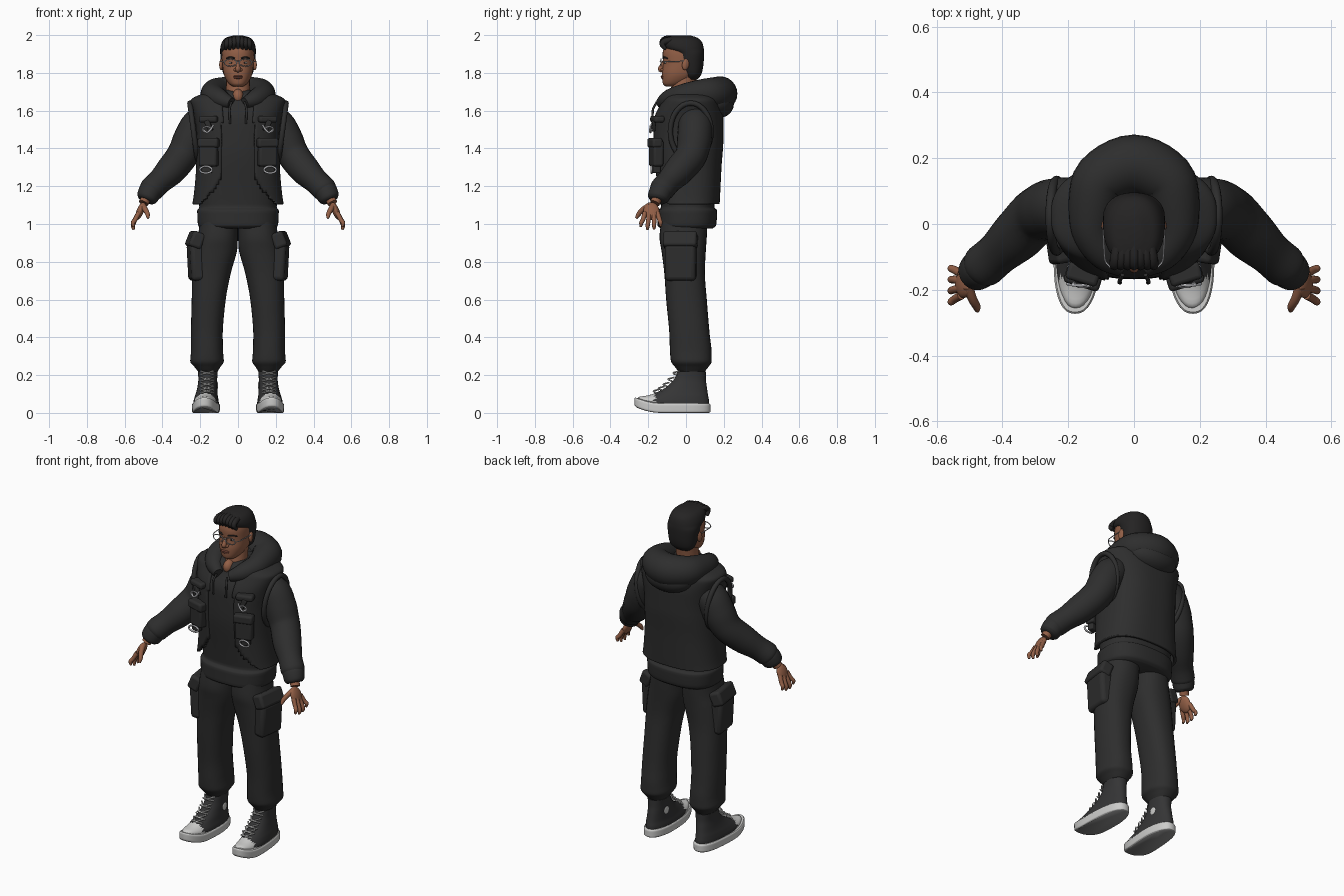
import bpy, bmesh, math
from mathutils import Vector, Matrix, Euler

cube = bpy.data.objects.get("Cube")
if cube:
    bpy.data.objects.remove(cube, do_unlink=True)


def material(name, r, g, b):
    m = bpy.data.materials.new(name)
    m.use_nodes = True
    m.diffuse_color = (r, g, b, 1)
    shader = next(n for n in m.node_tree.nodes if n.type == 'BSDF_PRINCIPLED')
    shader.inputs["Base Color"].default_value = (r, g, b, 1)
    shader.inputs["Roughness"].default_value = 0.8
    return m


CLOTH = material("black cloth", .027, .027, .027)
CANVAS = material("shoe canvas", .035, .035, .036)
HAIR = material("dark hair", .018, .017, .017)
SKIN = material("brown skin", .29, .115, .062)
LIPS = material("lips", .22, .075, .05)
WHITE = material("white rubber", .6, .6, .59)
GREY = material("grey outsole", .25, .25, .25)
METAL = material("silver metal", .5, .5, .52)
EYE = material("eye white", .5, .47, .44)


def finish(name, bm, mat, mirror=False, bevel=0):
    """Turn a bmesh into a smooth-shaded object, optionally mirrored."""
    bmesh.ops.recalc_face_normals(bm, faces=bm.faces)
    mesh = bpy.data.meshes.new(name)
    bm.to_mesh(mesh)
    bm.free()
    mesh.materials.append(mat)
    ob = bpy.data.objects.new(name, mesh)
    bpy.context.collection.objects.link(ob)
    bpy.ops.object.select_all(action='DESELECT')
    ob.select_set(True)
    bpy.context.view_layer.objects.active = ob
    bpy.ops.object.shade_smooth_by_angle(angle=math.radians(50))
    if bevel:
        mod = ob.modifiers.new("soft edges", 'BEVEL')
        mod.width, mod.segments = bevel, 3
    if mirror:
        ob.modifiers.new("mirror", 'MIRROR').use_mirror_merge = False
    return ob


def smooth(rows, steps):
    """Resample rows of numbers with a curve that never overshoots."""
    def slope(i, k):
        if i in (0, len(rows) - 1):
            j = max(i, 1)
            return rows[j][k] - rows[j - 1][k]
        a, b = rows[i][k] - rows[i - 1][k], rows[i + 1][k] - rows[i][k]
        return 2 * a * b / (a + b) if a * b > 0 else 0
    out = []
    for i in range(len(rows) - 1):
        for s in range(steps):
            t = s / steps
            h = t * t * (3 - 2 * t)
            out.append([p * (1 - h) + q * h + t * (1 - t) * ((1 - t) * slope(i, k) - t * slope(i + 1, k))
                        for k, (p, q) in enumerate(zip(rows[i], rows[i + 1]))])
    return out + [list(rows[-1])]


def skin_loops(loops, closed=False, cap=True):
    bm = bmesh.new()
    rings = [[bm.verts.new(p) for p in loop] for loop in loops]
    n = len(rings[0])
    for a, b in list(zip(rings, rings[1:])) + ([(rings[-1], rings[0])] if closed else []):
        for j in range(n):
            bm.faces.new((a[j], a[(j + 1) % n], b[(j + 1) % n], b[j]))
    if cap and not closed:
        bm.faces.new(rings[0])
        bm.faces.new(rings[-1])
    return bm


def stack(rings, power=2, seg=32, steps=4, cap=True):
    """Horizontal sections: centre x, front y, back y, height, half width."""
    def squash(v):
        return math.copysign(abs(v) ** (2 / power), v)
    loops = []
    for x, front, back, z, half in smooth(rings, steps):
        loops.append([(x + half * squash(math.cos(a)),
                       (front + back) / 2 + (back - front) / 2 * squash(math.sin(a)), z)
                      for a in (math.tau * j / seg for j in range(seg))])
    return skin_loops(loops, cap=cap)


def tube(name, mat, points, radius=None, closed=False, seg=12, steps=4, mirror=False):
    """Round sweep through points of x, y, z and, if no radius is given, r."""
    rows = [tuple(p) + ((radius,) if radius else ()) for p in points]
    rows = rows if closed else smooth(rows, steps)
    pos = [Vector(r[:3]) for r in rows]
    n, tangents = len(pos), []
    for i in range(n):
        a, b = (i - 1, (i + 1) % n) if closed else (max(i - 1, 0), min(i + 1, n - 1))
        tangents.append((pos[b] - pos[a]).normalized())
    axis = min(range(3), key=lambda k: sum(abs(t[k]) for t in tangents))
    ref, loops = Vector([float(k == axis) for k in range(3)]), []
    for p, t, row in zip(pos, tangents, rows):
        u = ref.cross(t).normalized()
        v = t.cross(u)
        loops.append([p + row[3] * (u * math.cos(a) + v * math.sin(a))
                      for a in (math.tau * j / seg for j in range(seg))])
    return finish(name, skin_loops(loops, closed), mat, mirror)


def solid(name, mat, loc, size, turn=(0, 0, 0), mirror=False, box=0):
    """Ellipsoid of given radii, or a soft box of given sizes when box is set."""
    rot = Euler([math.radians(d) for d in turn])
    bm, m = bmesh.new(), Matrix.LocRotScale(Vector(loc), rot, Vector(size))
    if box:
        bmesh.ops.create_cube(bm, size=1, matrix=m)
    else:
        bmesh.ops.create_uvsphere(bm, u_segments=24, v_segments=14, radius=1, matrix=m)
    return finish(name, bm, mat, mirror, box)


def ring(x, y, z, w, h, count=24):
    return [(x + w * math.cos(a), y, z + h * math.sin(a)) for a in (math.tau * i / count for i in range(count))]


# Hoodie body with a ribbed hem
finish("hoodie_body", stack([
    (0, -.13, .14, .975, .195), (0, -.152, .16, .995, .212), (0, -.152, .165, 1.07, .216),
    (0, -.132, .15, 1.09, .205), (0, -.145, .165, 1.2, .212), (0, -.168, .185, 1.4, .208),
    (0, -.165, .188, 1.55, .22), (0, -.125, .17, 1.64, .235), (0, -.10, .15, 1.69, .165),
    (0, -.06, .1, 1.71, .1)], 2.5, 48), CLOTH)

# Open vest: the front faces are removed along a curved edge
bm = stack([(0, -.155, .178, 1.105, .242), (0, -.158, .18, 1.14, .236), (0, -.168, .188, 1.3, .222),
            (0, -.18, .198, 1.45, .22), (0, -.172, .198, 1.56, .232), (0, -.13, .182, 1.65, .252),
            (0, -.108, .16, 1.695, .18)], 2.5, 96, 8, cap=False)
gap = []
for f in bm.faces:
    c = f.calc_center_median()
    if c.y < 0 and abs(c.x) < .085 + .12 * (max(0, 1.3 - c.z) / .19) ** 2:
        gap.append(f)
bmesh.ops.delete(bm, geom=gap, context='FACES')
vest = finish("vest", bm, CLOTH)
vest.modifiers.new("thickness", 'SOLIDIFY').thickness = .016
tube("armhole_trim", CLOTH, [(.235 + .02 * math.cos(a), .025 + .108 * math.sin(a), 1.49 + .15 * math.cos(a))
                             for a in (math.tau * i / 32 for i in range(32))], .014, True, mirror=True)

# Hood lying around the neck and down the back
half = [(.035, -.135, 1.64, .028), (.09, -.09, 1.66, .05), (.13, 0, 1.68, .066), (.11, .12, 1.69, .083)]
tube("hood_roll", CLOTH, half + [(0, .18, 1.69, .092)] + [(-x, y, z, r) for x, y, z, r in reversed(half)],
     seg=24, steps=6)
solid("hood_pouch", CLOTH, (0, .15, 1.645), (.155, .105, .085), (-15, 0, 0))
tube("drawstring", CLOTH, [(.035, -.155, 1.645), (.045, -.176, 1.6), (.042, -.178, 1.53)], .006, mirror=True)

# Sleeves and cuffs
tube("sleeve", CLOTH, [(.14, .05, 1.56, .08), (.21, .05, 1.52, .092), (.25, .045, 1.45, .092),
                       (.29, .03, 1.37, .085), (.355, -.035, 1.285, .08), (.42, -.095, 1.22, .066),
                       (.455, -.125, 1.185, .067), (.47, -.138, 1.165, .056)], seg=24, mirror=True)
tube("sleeve_cuff", CLOTH, [(.455, -.125, 1.185, .052), (.465, -.133, 1.172, .061), (.482, -.148, 1.138, .056),
                            (.488, -.152, 1.125, .044)], seg=24, mirror=True)

# Hands
tube("palm", SKIN, [(.485, -.15, 1.14, .026), (.5, -.165, 1.11, .027)], mirror=True)
solid("palm_pad", SKIN, (.518, -.183, 1.068), (.019, .042, .05), (8, -22, 0), True)
for i, name in enumerate(("index", "middle", "ring", "little")):
    y, drop = -.217 + .022 * i, (.015, 0, .002, .018)[i]
    tube(name + "_finger", SKIN, [(.525, y, 1.06, .013), (.546, y - .012 + .008 * i, 1.02, .012),
                                  (.556, y - .02 + .012 * i, .99 + drop, .011),
                                  (.552, y - .022 + .013 * i, .97 + drop, .006)], mirror=True)
tube("thumb", SKIN, [(.505, -.19, 1.1, .016), (.49, -.23, 1.075, .014), (.478, -.252, 1.05, .012),
                     (.476, -.264, 1.03, .006)], mirror=True)

# Chest gear on the vest
for z, w, h, y, label in ((1.375, .1, .14, -.158, "chest_pocket"), (1.43, .112, .05, -.165, "chest_pocket_flap"),
                          (1.555, .1, .035, -.152, "strap_tab")):
    solid(label, CLOTH, (.155, y, z), (w, .055, h), (0, 0, 17), True, .012)
solid("hanging_strap", CLOTH, (.155, -.172, 1.52), (.028, .02, .06), (0, 25, 12), True, .005)
tube("clip_ring", METAL, ring(.165, -.186, 1.5, .022, .015), .004, True, 8, mirror=True)
tube("clip_hook", METAL, [(.13, -.186, 1.525), (.145, -.19, 1.5), (.165, -.19, 1.485), (.185, -.18, 1.5)],
     .005, seg=8, mirror=True)
solid("buckle_strap", CLOTH, (.165, -.158, 1.295), (.05, .035, .05), (0, 0, 17), True, .006)
tube("buckle", METAL, ring(.17, -.182, 1.287, .032, .018), .005, True, 8, mirror=True)

# Trousers
finish("trouser_leg", stack([
    (.1, -.13, .115, 1.03, .1), (.107, -.14, .11, .93, .106), (.117, -.13, .105, .86, .112),
    (.14, -.115, .1, .74, .102), (.155, -.105, .11, .6, .09), (.165, -.088, .125, .42, .084),
    (.164, -.085, .135, .33, .085), (.164, -.08, .136, .275, .089), (.162, -.06, .12, .245, .07),
    (.16, -.04, .1, .22, .052)], 2.3), CLOTH, True)
solid("cargo_pocket", CLOTH, (.222, -.028, .8), (.075, .165, .2), (0, 3, -8), True, .022)
solid("cargo_flap", CLOTH, (.226, -.03, .915), (.07, .18, .085), (0, -22, -8), True, .015)

# Shoes: a curled sole, canvas upper with rubber toe cap
def curl(bm):
    for v in bm.verts:
        v.co.z += .032 * (max(0, -v.co.y - .13) / .14) ** 2
        v.co.x += .012 * max(0, -v.co.y) / .27


bm = curl_sole = stack([(.167, -.262, .122, 0, .066), (.167, -.272, .13, .008, .072), (.167, -.273, .13, .04, .073),
                        (.167, -.268, .124, .05, .068)], 2.4, 40)
curl(bm)
sole = finish("shoe_sole", bm, WHITE, True)
sole.data.materials.append(GREY)
for p in sole.data.polygons:
    p.material_index = int(p.normal.z < -.7)
bm = stack([(.166, -.262, .122, .035, .067), (.166, -.25, .122, .06, .066), (.166, -.2, .118, .085, .061),
            (.164, -.15, .114, .11, .056), (.162, -.1, .11, .14, .052), (.16, -.062, .105, .18, .05),
            (.16, -.045, .105, .22, .053)], 2.2, 40)
curl(bm)
upper = finish("shoe_upper", bm, CANVAS, True)
upper.data.materials.append(WHITE)
for p in upper.data.polygons:
    p.material_index = int(p.center.y < -.165 and p.center.z < .115)
solid("ankle_patch", WHITE, (.11, .03, .145), (.004, .022, .022), (0, 0, 0), True)
for i in range(5):
    y, z = -.165 + .026 * i, .107 + .021 * i + .003 * i * (i - 3)
    for side in (-1, 1):
        tube("lace", WHITE, [(.165 - side * .036, y + .012, z - .002), (.165, y - .007, z + .008),
                             (.165 + side * .034, y + .024, z + .018)], .0045, seg=6, mirror=False)
        tube("lace", WHITE, [(-.165 + side * .036, y + .012, z - .002), (-.165, y - .007, z + .008),
                             (-.165 - side * .034, y + .024, z + .018)], .0045, seg=6)

# Head, neck and face
finish("head", stack([
    (0, -.108, -.04, 1.728, .028), (0, -.122, 0, 1.742, .047), (0, -.126, .04, 1.768, .065),
    (0, -.127, .07, 1.8, .077), (0, -.121, .085, 1.85, .083), (0, -.124, .088, 1.9, .085),
    (0, -.11, .07, 1.95, .075), (0, -.07, .03, 1.98, .04)], 2.2), SKIN)
tube("neck", SKIN, [(0, -.03, 1.63, .085), (0, -.02, 1.69, .064), (0, -.005, 1.78, .062)], seg=24)
solid("throat", SKIN, (0, -.085, 1.675), (.03, .04, .04))
tube("nose", SKIN, [(0, -.118, 1.862, .009), (0, -.128, 1.838, .011), (0, -.135, 1.82, .014),
                    (0, -.124, 1.81, .01)])
solid("nostril", SKIN, (.014, -.124, 1.816), (.009, .011, .008), mirror=True)
solid("lips_upper", LIPS, (0, -.123, 1.782), (.027, .011, .005))
solid("lips_lower", LIPS, (0, -.122, 1.774), (.023, .011, .006))
solid("eye", EYE, (.036, -.107, 1.854), (.014, .008, .006), mirror=True)
solid("iris", HAIR, (.036, -.114, 1.854), (.005, .003, .005), mirror=True)
tube("eyebrow", HAIR, [(.016, -.122, 1.876, .004), (.04, -.117, 1.883, .005), (.062, -.095, 1.876, .003)],
     seg=8, mirror=True)
solid("ear", SKIN, (.088, -.002, 1.845), (.011, .019, .031), (-10, 0, 15), True)

# Hair: short back and sides with a swept fringe
finish("hair_cap", stack([
    (0, 0, .06, 1.765, .05), (0, -.015, .08, 1.79, .075), (0, -.045, .092, 1.84, .088),
    (0, -.058, .096, 1.9, .094), (0, -.112, .094, 1.928, .094), (0, -.13, .086, 1.96, .086),
    (0, -.115, .062, 1.985, .066), (0, -.065, .025, 1.998, .025)], 2.2), HAIR)
for i in range(7):
    x = -.06 + .02 * i
    lift = .012 * (1 - abs(x) / .07)
    tube("fringe_lock", HAIR, [(x * 1.1, -.108, 1.925, .008), (x, -.126, 1.95 + lift, .015),
                               (x * .9, -.1, 1.968 + lift, .018), (x * .8, -.03, 1.972 + lift, .012)], seg=8)

# Glasses
tube("glasses_rim", METAL, ring(.04, -.132, 1.854, .033, .019), .0026, True, 8, mirror=True)
tube("glasses_bridge", METAL, [(-.009, -.133, 1.858), (0, -.137, 1.862), (.009, -.133, 1.858)], .0026, seg=8)
tube("glasses_temple", METAL, [(.072, -.131, 1.858), (.088, -.11, 1.86), (.094, -.01, 1.862)], .0026,
     seg=8, mirror=True)
